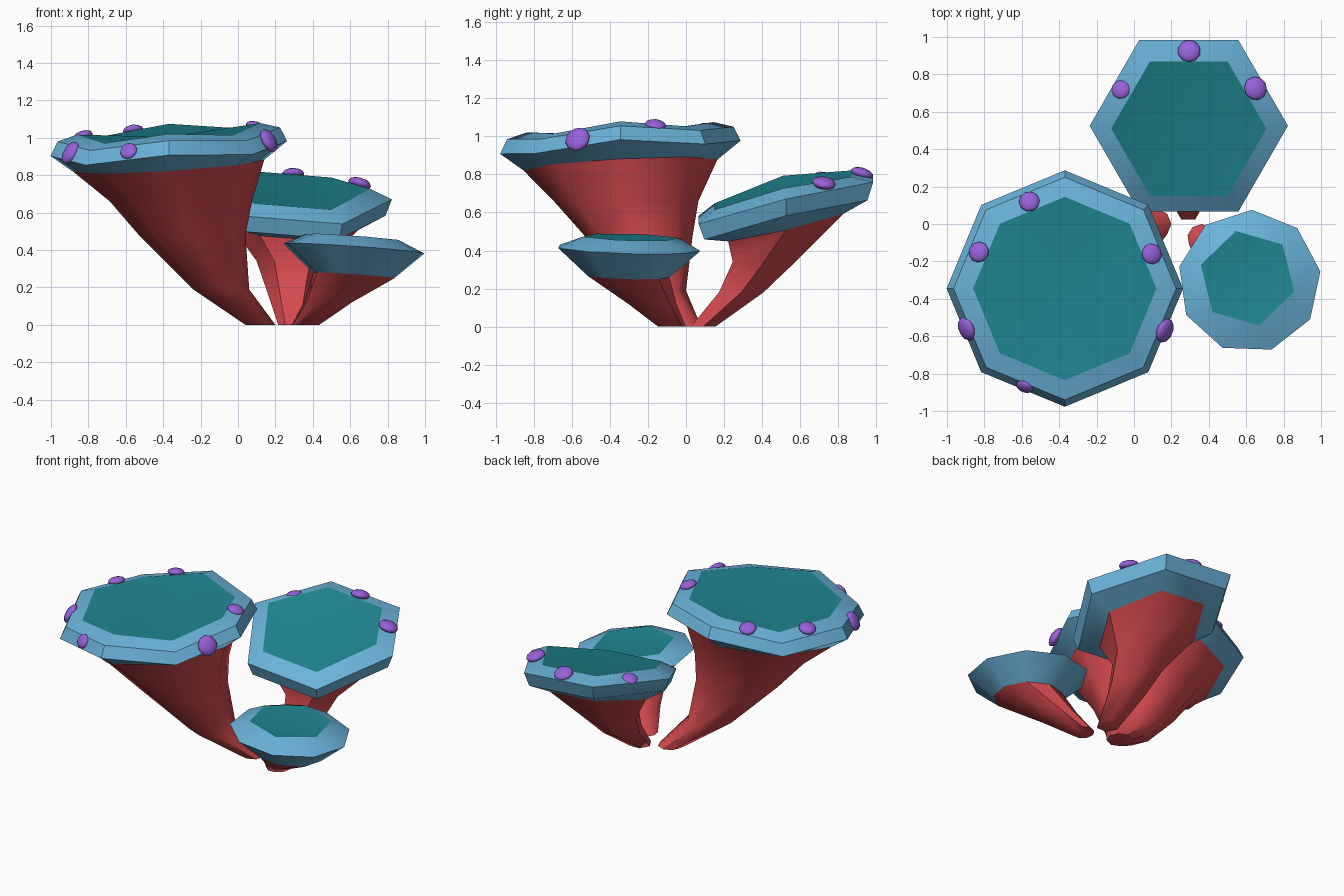
import bpy, bmesh, math
from mathutils import Vector

if "Cube" in bpy.data.objects:
    bpy.data.objects.remove(bpy.data.objects["Cube"])


def material(name, rgb):
    m = bpy.data.materials.new(name)
    m.diffuse_color = (*rgb, 1)
    m.use_nodes = True
    m.node_tree.nodes["Principled BSDF"].inputs["Base Color"].default_value = m.diffuse_color
    return m


RED = material("stem red", (0.66, 0.068, 0.078))
BLUE = material("cap blue", (0.147, 0.45, 0.70))
TEAL = material("dish teal", (0.014, 0.24, 0.285))
PURPLE = material("bump purple", (0.31, 0.12, 0.70))


def add_ring(bm, c, r, n, phase, slope=(0, 0), wave=0, bend=0):
    """Closed loop of n points, tilted by slope, with alternating height and a saddle bend."""
    verts = []
    for i in range(n):
        a = math.radians(phase) + 2 * math.pi * i / n
        x, y = r * math.cos(a), r * math.sin(a)
        z = c[2] + slope[0] * x + slope[1] * y + wave * (-1) ** i + bend * math.cos(2 * a)
        verts.append(bm.verts.new((c[0] + x, c[1] + y, z)))
    edges = [bm.edges.new((verts[i], verts[(i + 1) % n])) for i in range(n)]
    return verts, edges


def mushroom(name, sides, phase, centre, slope, wave, bend, stem, cap, dish_depth,
             dish_sides, dish_phase, dish_shift=(0, 0)):
    """stem: (x, y, z, radius) rings; cap: (radius, z) rings from underside to crest."""
    bm = bmesh.new()
    rings = [add_ring(bm, s[:3], s[3], sides, phase) for s in stem]
    for k, (r, z) in enumerate(cap):
        n, p, c = sides, phase, (*centre, z)
        if k == len(cap) - 1:
            n, p = dish_sides, dish_phase
            c = (centre[0] + dish_shift[0], centre[1] + dish_shift[1], z)
        rings.append(add_ring(bm, c, r, n, p, slope, wave if k else 0, bend if k else 0))
    bm.faces.new(rings[0][0][::-1])
    # bands: stem below the underside ring is red, the cap above it is blue
    for k in range(len(rings) - 1):
        faces = bmesh.ops.bridge_loops(bm, edges=rings[k][1] + rings[k + 1][1])["faces"]
        for f in faces:
            f.material_index = 0 if k < len(stem) else 1
    # sunken dish
    top = rings[-1][0]
    mid = bm.verts.new((*centre, cap[-1][1] - dish_depth))
    for i in range(len(top)):
        f = bm.faces.new((top[i], top[(i + 1) % len(top)], mid))
        f.material_index = 2
    bmesh.ops.recalc_face_normals(bm, faces=bm.faces)
    # smooth stem, crisp cap edges
    for f in bm.faces:
        f.smooth = True
    for e in bm.edges:
        kinds = {f.material_index for f in e.link_faces}
        limit = 50 if kinds == {0} else 38
        e.smooth = len(kinds) == 1 and e.calc_face_angle(0) < math.radians(limit)
    me = bpy.data.meshes.new(name)
    bm.to_mesh(me)
    bm.free()
    for m in (RED, BLUE, TEAL):
        me.materials.append(m)
    bpy.context.collection.objects.link(bpy.data.objects.new(name, me))


def bump(name, loc, radius, centre, up):
    """Flattened bead facing outward from the cap centre."""
    out = Vector((loc[0] - centre[0], loc[1] - centre[1], 0)).normalized()
    normal = (out + Vector((0, 0, up))).normalized()
    bpy.ops.mesh.primitive_ico_sphere_add(subdivisions=2, radius=radius, location=loc)
    ob = bpy.context.object
    ob.name = name
    ob.scale = (1, 1, 0.5)
    ob.rotation_euler = normal.to_track_quat('Z', 'Y').to_euler()
    ob.data.materials.append(PURPLE)
    bpy.ops.object.shade_smooth()


# large eight-sided mushroom
LARGE = (-0.37, -0.345)
mushroom("large_mushroom", 8, 90, LARGE, (0.063, 0.055), 0.018, 0,
         [(0.12, 0.0, 0.0, 0.08), (-0.09, -0.15, 0.19, 0.15),
          (-0.245, -0.25, 0.48, 0.285), (-0.305, -0.315, 0.66, 0.38)],
         [(0.51, 0.85), (0.632, 0.925), (0.595, 1.0), (0.49, 1.03)], 0.025, 8, 90)

# tilted six-sided mushroom at the back
BACK = (0.293, 0.525)
mushroom("back_mushroom", 6, 0, BACK, (-0.08, 0.24), 0, 0.028,
         [(0.29, 0.09, 0.0, 0.075), (0.29, 0.29, 0.18, 0.135), (0.29, 0.41, 0.34, 0.19)],
         [(0.35, 0.535), (0.495, 0.595), (0.53, 0.685), (0.415, 0.732)], 0.035, 6, 0, (0, -0.015))

# small nine-sided mushroom with a six-sided dish
SMALL = (0.617, -0.307)
mushroom("small_mushroom", 9, 88, SMALL, (-0.07, -0.03), 0, 0,
         [(0.36, -0.075, 0.0, 0.075), (0.48, -0.18, 0.12, 0.13)],
         [(0.22, 0.265), (0.383, 0.41), (0.26, 0.47)], 0.03, 6, 104, (-0.01, 0.017))

# beads on the top slopes and on the outer rims
for i, (x, y, z) in enumerate([(-0.56, 0.12, 1.04), (-0.83, -0.15, 1.01), (0.095, -0.16, 1.06)]):
    bump(f"large_top_bump_{i + 1}", (x, y, z), 0.056, LARGE, 3)
for i, (x, y, z, r) in enumerate([(-0.895, -0.56, 0.92, 0.067), (0.165, -0.57, 0.985, 0.068),
                                  (-0.585, -0.87, 0.93, 0.048)]):
    bump(f"large_rim_bump_{i + 1}", (x, y, z), r, LARGE, 0.55)
for i, (x, y, z, r) in enumerate([(-0.07, 0.72, 0.785, 0.053), (0.295, 0.925, 0.805, 0.062),
                                  (0.65, 0.725, 0.755, 0.064)]):
    bump(f"back_bump_{i + 1}", (x, y, z), r, BACK, 3)
